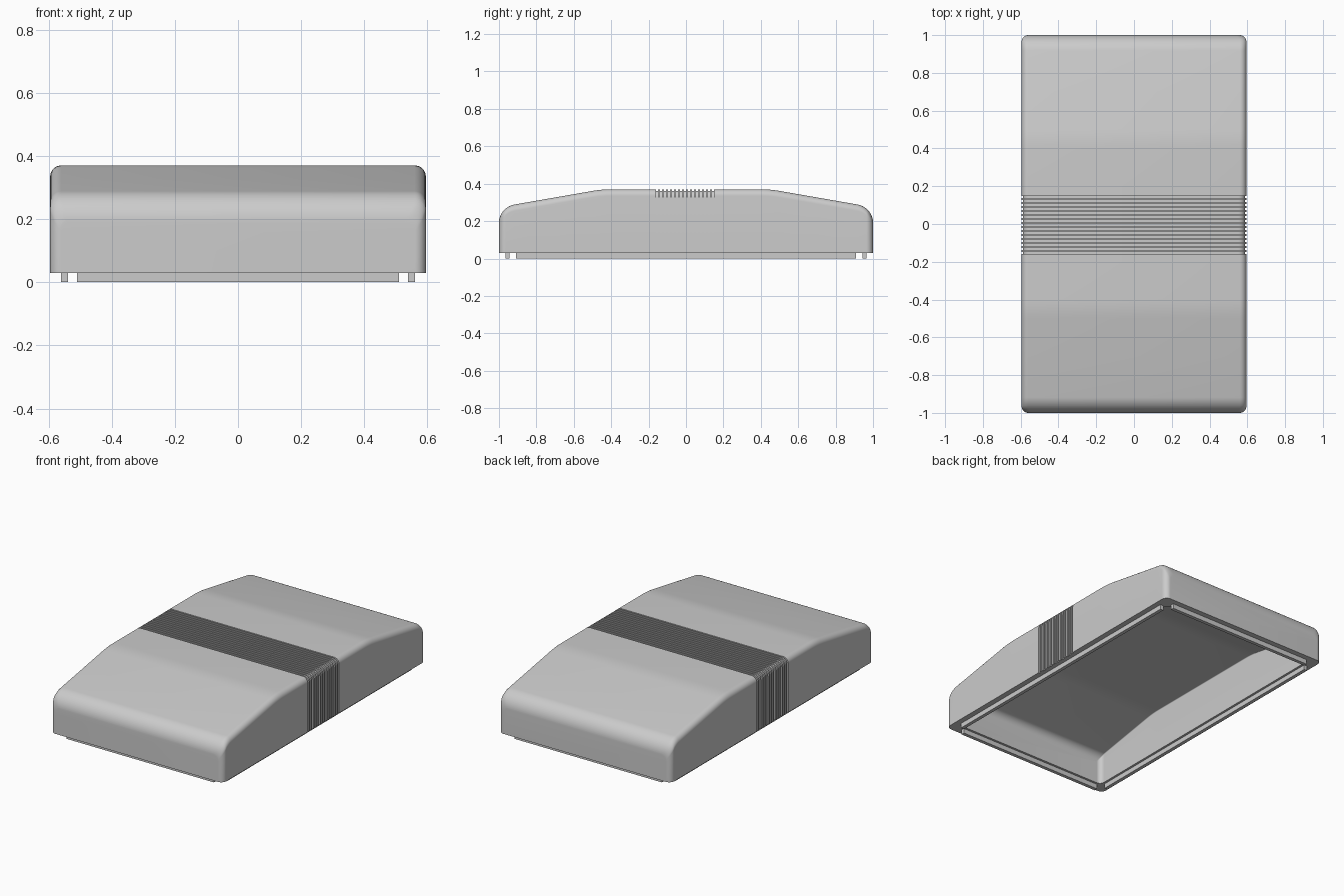
import bpy, bmesh, math

cube = bpy.data.objects.get("Cube")
if cube:
    bpy.data.objects.remove(cube)

grey = bpy.data.materials.new("light grey plastic")
grey.use_nodes = True
GREY = (0.6, 0.6, 0.6, 1)
grey.diffuse_color = GREY
grey.node_tree.nodes["Principled BSDF"].inputs["Base Color"].default_value = GREY

HALF_X, HALF_Y, TOP, FLOOR = 0.595, 1.0, 0.37, 0.03
SLOPE, CREST, BLEND = 0.174, 0.45, 0.05
WALL = 0.07


def roof(d, end, drop, radius):
    """Roof height at distance d from the middle, with rounded ends."""
    if d < CREST - BLEND:
        z = TOP
    elif d < CREST + BLEND:
        z = TOP - SLOPE * (d - CREST + BLEND) ** 2 / (4 * BLEND)
    else:
        z = TOP - SLOPE * (d - CREST)
    c = end - radius
    tilt = math.atan(SLOPE)
    tangent = c + radius * math.sin(tilt)
    if d > tangent:
        base = TOP - SLOPE * (tangent - CREST) - radius * math.cos(tilt)
        z = base + math.sqrt(max(0, radius ** 2 - (d - c) ** 2))
    return z - drop


def section(y, half, z_top, floor, r, steps=8):
    """Cross-section with rounded upper corners."""
    right = [(half - r + r * math.cos(a), z_top - r + r * math.sin(a))
             for a in (math.pi / 2 * i / steps for i in range(steps + 1))]
    left = [(-x, z) for x, z in reversed(right)]
    pts = [(half, floor)] + right + left + [(-half, floor)]
    return [(x, y, z) for x, z in pts]


def finish(name, bm):
    bmesh.ops.recalc_face_normals(bm, faces=bm.faces)
    mesh = bpy.data.meshes.new(name)
    bm.to_mesh(mesh)
    bm.free()
    mesh.materials.append(grey)
    obj = bpy.data.objects.new(name, mesh)
    bpy.context.collection.objects.link(obj)
    return obj


def loft(name, inset, floor, corner, arc, edge, grooves):
    end, half = HALF_Y - inset, HALF_X - inset
    # Stations crowd together around the rounded ends
    side = [0.2, 0.4, 0.42, 0.44, 0.46, 0.48, 0.5, 0.7]
    side += [end - arc + arc * math.sin(math.radians(a)) for a in range(10, 91, 5)]
    side += [end - corner + corner * math.sin(math.radians(a)) for a in range(0, 81, 10)]
    side = sorted(set(side))
    stations = [(-d, 0) for d in reversed(side)] + grooves + [(d, 0) for d in side]
    bm = bmesh.new()
    rings = []
    for y, cut in stations:
        d = abs(y)
        over = max(0, d - (end - corner))
        w = half - corner + math.sqrt(max(0, corner ** 2 - over ** 2)) if over else half
        pts = section(y, w - cut, roof(d, end, inset, arc) - cut, floor, edge)
        rings.append([bm.verts.new(p) for p in pts])
    n = len(rings[0])
    for a, b in zip(rings, rings[1:]):
        for i in range(n):
            j = (i + 1) % n
            bm.faces.new((a[i], a[j], b[j], b[i]))
    bm.faces.new(rings[0])
    bm.faces.new(rings[-1])
    return finish(name, bm)


# Grooved grip band around the middle
COUNT, BAND, DEPTH = 15, 0.16, 0.008
pitch = 2 * BAND / COUNT
grooves = []
for i in range(COUNT):
    y = -BAND + i * pitch
    grooves += [(y, 0), (y, DEPTH), (y + pitch / 2, DEPTH), (y + pitch / 2, 0)]

# Outer cover, hollowed from below
cover = loft("cover_shell", 0, FLOOR, 0.035, 0.1, 0.035, grooves)
cavity = loft("cavity_cutter", WALL, -0.1, 0.03, 0.05, 0.005, [])
cavity.hide_render = True
cut = cover.modifiers.new("hollow", "BOOLEAN")
cut.operation, cut.solver, cut.object = "DIFFERENCE", "EXACT", cavity
bpy.context.view_layer.objects.active = cover
cover.select_set(True)
bpy.ops.object.modifier_apply(modifier="hollow")
bpy.data.objects.remove(cavity)
bpy.ops.object.shade_smooth_by_angle(angle=math.radians(30))


# Locating lips under the rim, open at the corners
def lip(name, x, y, size_x, size_y):
    bm = bmesh.new()
    bmesh.ops.create_cube(bm, size=1)
    height = FLOOR + 0.005
    for v in bm.verts:
        v.co = (x + v.co.x * size_x, y + v.co.y * size_y, (v.co.z + 0.5) * height)
    finish(name, bm)


for s, side_name, end_name in ((1, "left", "back"), (-1, "right", "front")):
    lip(side_name + "_lip", s * 0.55, 0, 0.022, 1.82)
    lip(end_name + "_lip", 0, s * 0.955, 1.02, 0.022)
